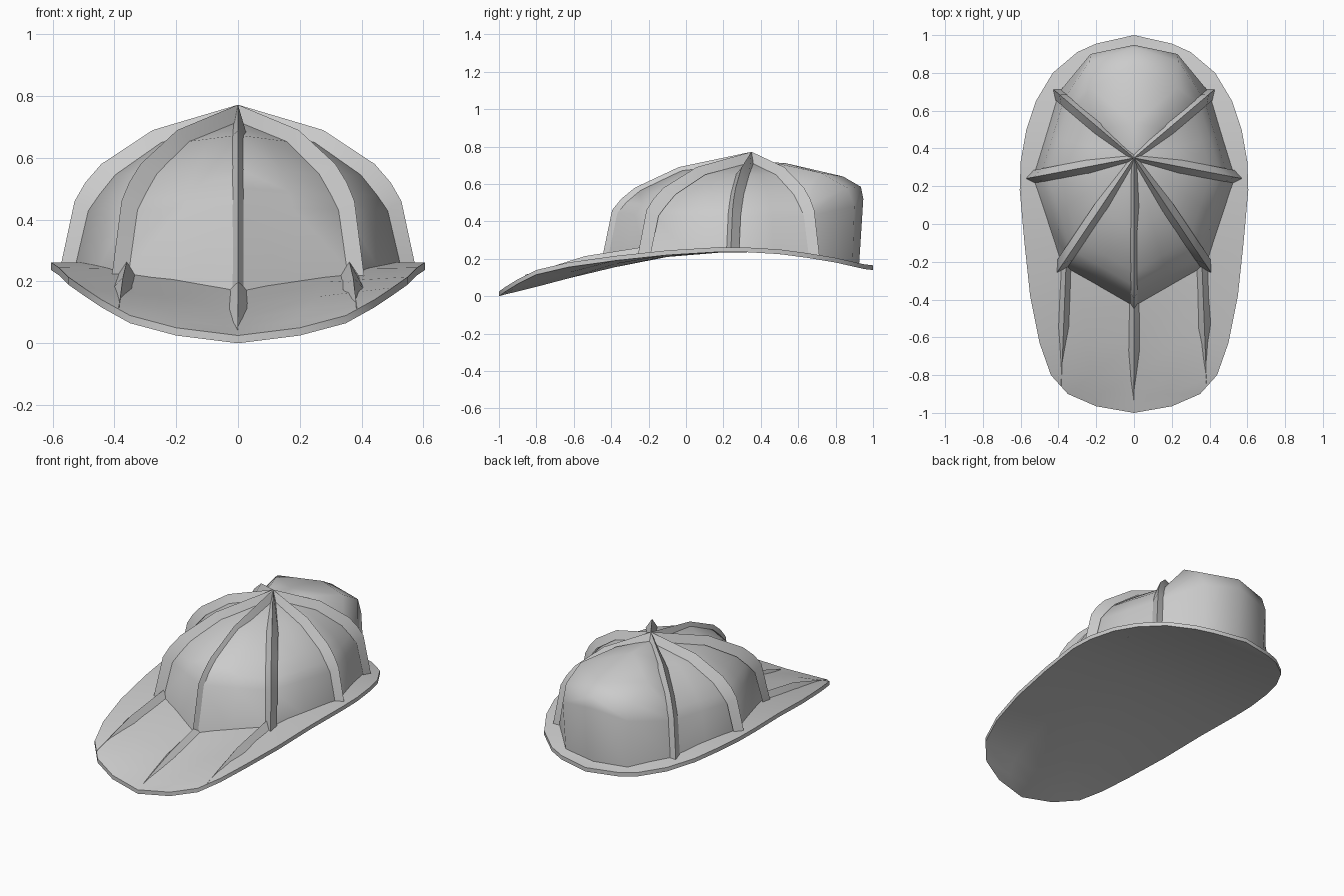
import bpy, bmesh, math
from mathutils import Vector

cube = bpy.data.objects.get("Cube")
if cube:
    bpy.data.objects.remove(cube, do_unlink=True)

GREY = (0.6, 0.6, 0.6, 1)
mat = bpy.data.materials.new("light grey")
mat.use_nodes = True
mat.diffuse_color = GREY
mat.node_tree.nodes["Principled BSDF"].inputs["Base Color"].default_value = GREY


def finish(bm, name, angle=35):
    bmesh.ops.remove_doubles(bm, verts=bm.verts, dist=0.0005)
    bmesh.ops.recalc_face_normals(bm, faces=bm.faces)
    mesh = bpy.data.meshes.new(name)
    bm.to_mesh(mesh)
    bm.free()
    mesh.materials.append(mat)
    obj = bpy.data.objects.new(name, mesh)
    bpy.context.collection.objects.link(obj)
    bpy.ops.object.select_all(action='DESELECT')
    obj.select_set(True)
    bpy.context.view_layer.objects.active = obj
    bpy.ops.object.shade_smooth_by_angle(angle=math.radians(angle))
    return obj


def skin(bm, rows):
    """Quads between successive rows of points."""
    grid = [[bm.verts.new(p) for p in row] for row in rows]
    for a, b in zip(grid, grid[1:]):
        for i in range(len(a) - 1):
            bm.faces.new((a[i], a[i + 1], b[i + 1], b[i]))


# Brim sections: y, half width, edge height, centre height
BRIM = [(-1, 0, .025, .025), (-.965, .2, .05, .035), (-.9, .35, .09, .05),
        (-.8, .44, .14, .075), (-.63, .5, .18, .12), (-.38, .55, .215, .18),
        (-.1, .58, .245, .235), (.18, .605, .262, .258), (.33, .6, .26, .26),
        (.5, .57, .25, .25), (.65, .52, .23, .23), (.8, .43, .205, .205),
        (.91, .3, .18, .18), (.955, .2, .17, .17), (1, 0, .165, .165)]


def brim_z(x, y):
    for a, b in zip(BRIM, BRIM[1:]):
        if a[0] <= y <= b[0]:
            t = (y - a[0]) / (b[0] - a[0])
            w, e, c = (a[k] + t * (b[k] - a[k]) for k in (1, 2, 3))
            return c + (e - c) * min(1, abs(x) / max(w, .01))
    return .165


# Brim: curved plate
bm = bmesh.new()
skin(bm, [[(f * w, y, c + (e - c) * abs(f)) for f in (-1, -.5, 0, .5, 1)]
          for y, w, e, c in BRIM])
bmesh.ops.remove_doubles(bm, verts=bm.verts, dist=0.0005)
out = bmesh.ops.extrude_face_region(bm, geom=bm.faces[:] + bm.edges[:] + bm.verts[:])
low = [g for g in out["geom"] if isinstance(g, bmesh.types.BMVert)]
bmesh.ops.translate(bm, verts=low, vec=(0, 0, -.025))
finish(bm, "brim")

# Crown ribs fan out from the apex; profiles run (radius fraction, height)
APEX = Vector((0, .35))
FOOT = {"front": (0, -.46), "front_side": (.41, -.26),
        "side": (.575, .24), "back": (.43, .715)}
RIDGE = [(0, .772), (.48, .69), (.77, .58), (.86, .52), (.92, .46), (1, None)]
SHELL = [(0, .72), (.45, .65), (.71, .545), (.8, .48), (.86, .43), (.935, None)]


def arc(foot, profile, side=1, sink=.015):
    pts = []
    for r, z in profile:
        p = APEX.lerp(Vector(foot), r)
        pts.append(Vector((p.x * side, p.y, brim_z(p.x, p.y) - sink if z is None else z)))
    return pts


def crown_rib(name, foot, side):
    ridge, base = arc(foot, RIDGE, side), arc(foot, SHELL, side)
    out = (ridge[-1] - ridge[0]).to_2d().normalized()
    across = Vector((-out.y, out.x, 0)) * .036
    bm = bmesh.new()
    rows = []
    for i, (top, low) in enumerate(zip(ridge, base)):
        low = low - Vector((out.x, out.y, 0)) * .01
        w = across * (.35 if i == 0 else 1)
        rows.append([low - w, top, low + w])
    skin(bm, rows)
    bm.verts.ensure_lookup_table()
    bm.faces.new(bm.verts[-3:])
    finish(bm, name, 25)


for part, foot in FOOT.items():
    if part == "front":
        crown_rib("front_rib", foot, 1)
    else:
        crown_rib("left_" + part + "_rib", foot, 1)
        crown_rib("right_" + part + "_rib", foot, -1)


# Shell panels between the ribs; the front edge sits closer to its ridge
def shell_arc(part, side):
    if part != "front":
        return arc(FOOT[part], SHELL, side)
    return [r.lerp(s, .4) if i else s for i, (r, s) in
            enumerate(zip(arc(FOOT[part], RIDGE), arc(FOOT[part], SHELL)))]


bm = bmesh.new()
order = list(FOOT)
for side in (1, -1):
    for a, b in zip(order, order[1:]):
        pa, pb = shell_arc(a, side), shell_arc(b, side)
        skin(bm, [[p.lerp(q, t) for t in (0, .5, 1)] for p, q in zip(pa, pb)])
finish(bm, "crown_panels", 40)

# Rounded bulge at the back of the crown
MIDDLE = [(0, .35, .72), (0, .53, .712), (0, .84, .64),
          (0, .935, .585), (0, .948, .52), (0, .925, .16)]
SHOULDER = [(0, .35, .72), (.13, .51, .705), (.23, .72, .66),
            (.235, .86, .58), (.23, .9, .48), (.215, .89, .16)]
bm = bmesh.new()
for side in (1, -1):
    edge = arc(FOOT["back"], SHELL, side)
    skin(bm, [[m, (s[0] * side, s[1], s[2]), e]
              for m, s, e in zip(MIDDLE, SHOULDER, edge)])
finish(bm, "back_bulge", 60)


# Tapered ridges along the brim
def brim_ridge(name, start, end, height):
    start, end = Vector(start), Vector(end)
    bm = bmesh.new()
    rows = []
    for t, w, h in ((0, .034, height), (.5, .038, height * .9), (1, 0, .004)):
        p = start.lerp(end, t)
        rows.append([(p.x + k * w, p.y, brim_z(p.x + k * w, p.y) + (h if k == 0 else -.01))
                     for k in (-1, 0, 1)])
    skin(bm, rows)
    finish(bm, name, 25)


brim_ridge("front_brim_ridge", (0, -.4), (0, -.94), .035)
for label, s in (("left", 1), ("right", -1)):
    brim_ridge(label + "_brim_ridge", (s * .36, -.22), (s * .385, -.86), .04)
